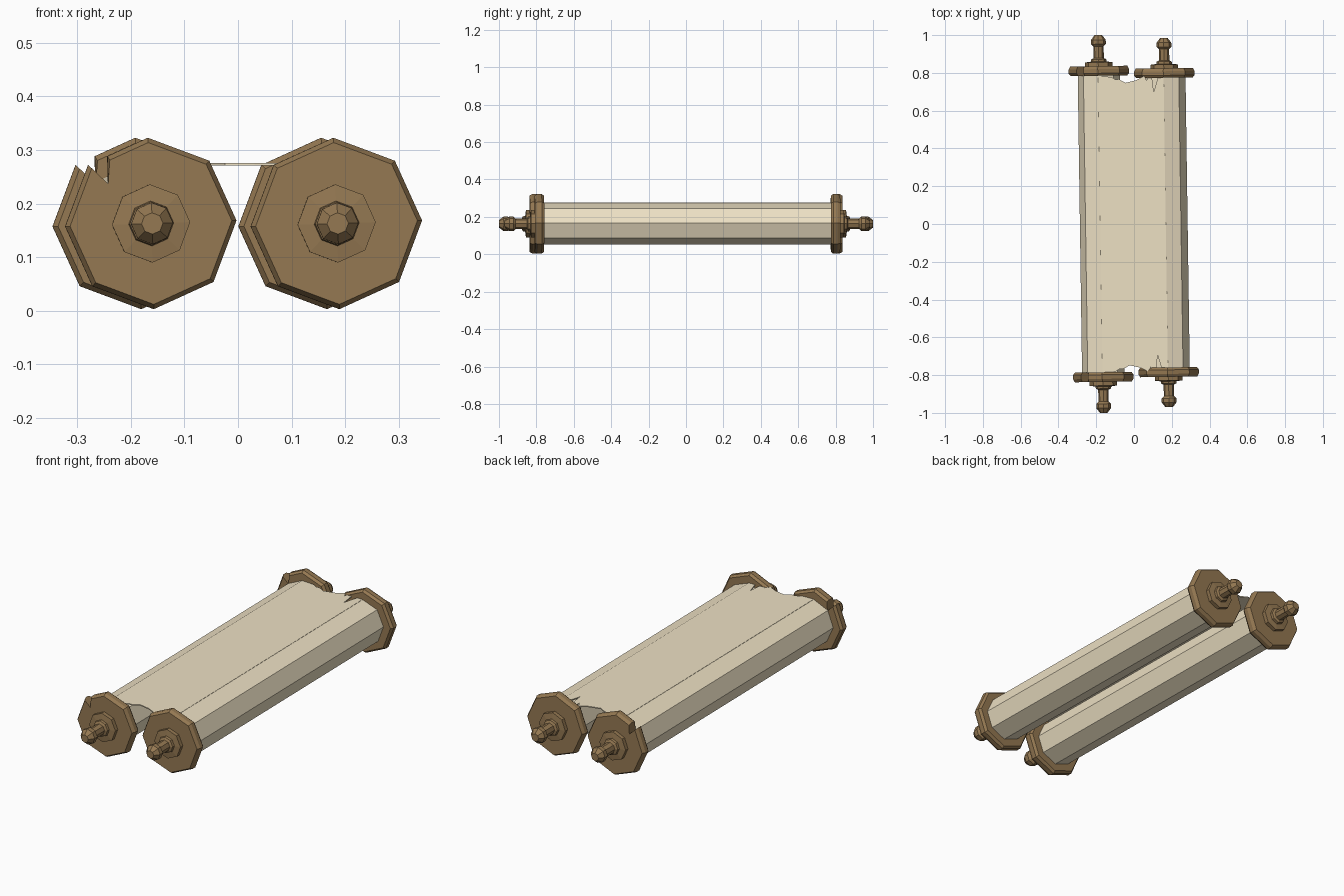
import bpy, bmesh, math
from mathutils import Matrix

if "Cube" in bpy.data.objects:
    bpy.data.objects.remove(bpy.data.objects["Cube"])

TILT = math.radians(0.83)
AXIS_Z = 0.163


def material(name, rgb):
    m = bpy.data.materials.new(name)
    m.diffuse_color = (*rgb, 1)
    m.use_nodes = True
    m.node_tree.nodes["Principled BSDF"].inputs["Base Color"].default_value = m.diffuse_color
    return m


WOOD = material("wood", (0.30, 0.19, 0.085))
PAPER = material("parchment", (0.85, 0.75, 0.55))


def octagon(r, chipped=False):
    """Eight-sided outline in x, z; optionally with a wedge broken out."""
    pts = [(r * math.cos(a), r * math.sin(a))
           for a in (math.radians(45 * i + 2) for i in range(8))]
    if chipped:
        (x2, z2), (x3, z3) = pts[2], pts[3]
        after = (x3 + (x2 - x3) * 0.32, z3 + (z2 - z3) * 0.32)
        pts[3:4] = [after, (-0.08, 0.074), (x3, z3)]
    return pts


def finish(name, bm, mat):
    bmesh.ops.recalc_face_normals(bm, faces=bm.faces)
    me = bpy.data.meshes.new(name)
    bm.to_mesh(me)
    bm.free()
    me.materials.append(mat)
    ob = bpy.data.objects.new(name, me)
    bpy.context.collection.objects.link(ob)
    return ob


def turned(name, profile, mat, place, chipped=False):
    """Closed faceted solid along y from (radius, y) pairs."""
    bm = bmesh.new()
    rings = [[bm.verts.new((x, y, z)) for x, z in octagon(r, chipped)]
             for r, y in profile]
    n = len(rings[0])
    for a, b in zip(rings, rings[1:]):
        for i in range(n):
            j = (i + 1) % n
            bm.faces.new((a[i], a[j], b[j], b[i]))
    bm.faces.new(rings[0])
    bm.faces.new(rings[-1])
    bm.transform(place)
    return finish(name, bm, mat)


DISC = [(0.15, 0.785), (0.16, 0.798), (0.16, 0.82), (0.151, 0.836)]
HANDLE = [(0.073, 0.832), (0.073, 0.856), (0.042, 0.860), (0.040, 0.872),
          (0.028, 0.878), (0.027, 0.940), (0.039, 0.952), (0.039, 0.975),
          (0.020, 1.0)]

# Two rollers: parchment roll, end discs and turned handles
for side, x, y, length, chip in (("left", -0.1745, 0.0, 1.0, True),
                                 ("right", 0.172, 0.0075, 0.977, False)):
    place = (Matrix.Translation((x, y, AXIS_Z)) @ Matrix.Rotation(TILT, 4, 'Z')
             @ Matrix.Diagonal((1, length, 1, 1)))
    turned(side + "_roll", [(0.112, -0.79), (0.112, 0.79)], PAPER, place)
    for end, s in (("front", -1), ("back", 1)):
        for part, prof, c in (("disc", DISC, chip), ("handle", HANDLE, False)):
            turned(f"{side}_{end}_{part}", [(r, s * v) for r, v in prof],
                   WOOD, place, c)

# Sheet stretched between the rolls, with torn ends
TORN = [(-0.178, 0.786), (-0.11, 0.780), (-0.085, 0.765), (-0.07, 0.768),
        (-0.035, 0.748), (0.02, 0.760), (0.065, 0.783), (0.078, 0.757),
        (0.083, 0.786), (0.105, 0.782), (0.115, 0.697), (0.14, 0.782),
        (0.168, 0.784)]
bm = bmesh.new()
layers = [[[bm.verts.new((x, s * y, z)) for x, y in TORN] for s in (-1, 1)]
          for z in (0.271, 0.276)]
low, top = layers
for i in range(len(TORN) - 1):
    for f, b in layers:
        bm.faces.new((f[i], f[i + 1], b[i + 1], b[i]))
    for k in (0, 1):
        bm.faces.new((low[k][i], low[k][i + 1], top[k][i + 1], top[k][i]))
for i in (0, -1):
    bm.faces.new((low[0][i], low[1][i], top[1][i], top[0][i]))
bm.transform(Matrix.Rotation(TILT, 4, 'Z'))
finish("torn_sheet", bm, PAPER)
